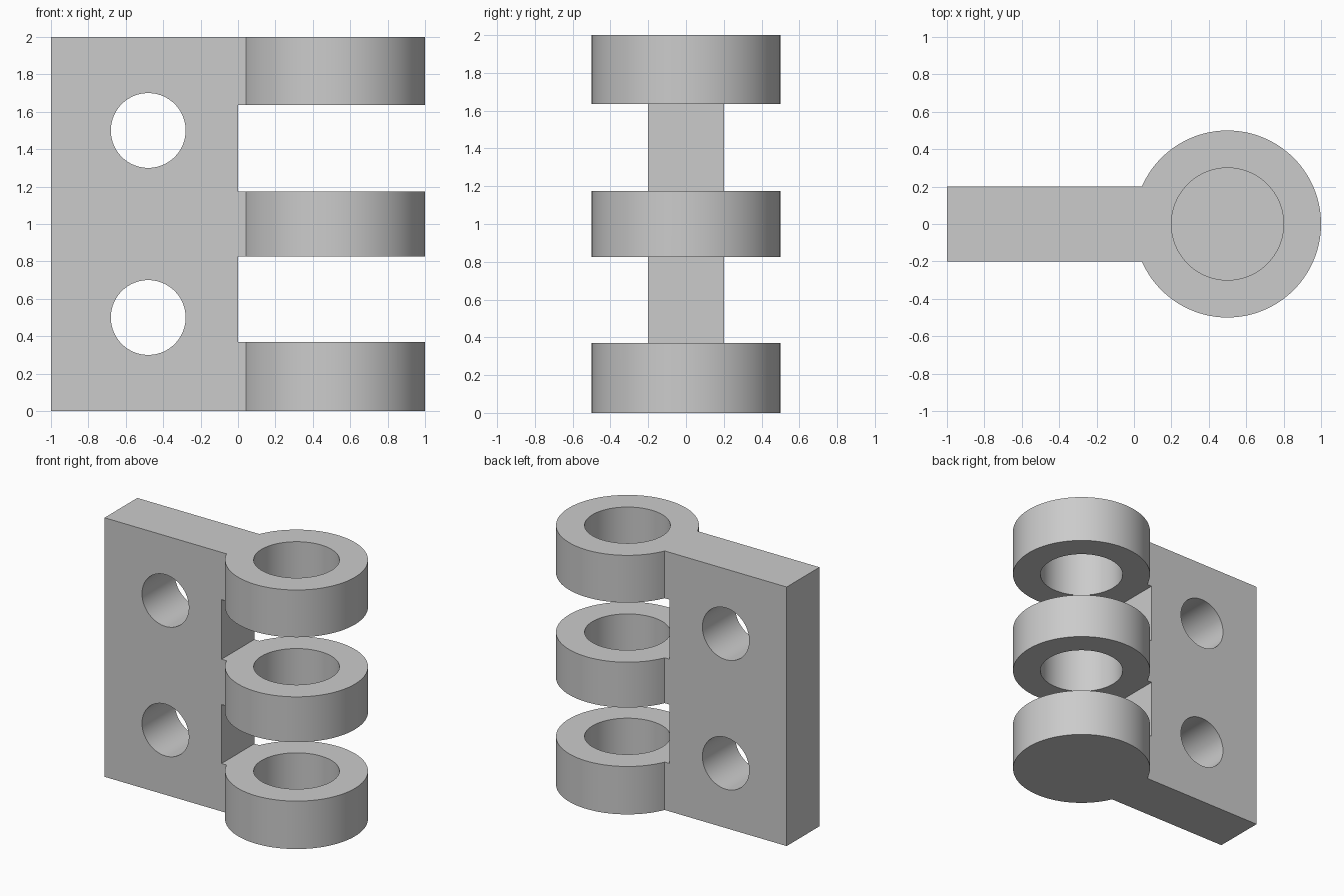
import bpy, bmesh, math

cube = bpy.data.objects.get("Cube")
if cube:
    bpy.data.objects.remove(cube, do_unlink=True)

HEIGHT = 2.0
HALF_THICK = 0.2
PIN_X = 0.5
KNUCKLE_R = 0.5
BORE_R = 0.3
BORE_FLOOR = 0.05
GAPS = [(0.37, 0.825), (1.175, 1.635)]
SCREW_X, SCREW_R = -0.48, 0.2

steel = bpy.data.materials.new("plain_grey")
steel.use_nodes = True
grey = (0.6, 0.6, 0.6, 1)
steel.diffuse_color = grey
steel.node_tree.nodes["Principled BSDF"].inputs["Base Color"].default_value = grey


def cut(target, cutter):
    """Subtract the cutter from the target, then discard it."""
    mod = target.modifiers.new("cut", 'BOOLEAN')
    mod.operation = 'DIFFERENCE'
    mod.solver = 'EXACT'
    mod.object = cutter
    bpy.context.view_layer.objects.active = target
    bpy.ops.object.modifier_apply(modifier=mod.name)
    bpy.data.objects.remove(cutter, do_unlink=True)


def cylinder(radius, depth, location, rotation=(0, 0, 0)):
    bpy.ops.mesh.primitive_cylinder_add(vertices=96, radius=radius, depth=depth,
                                        location=location, rotation=rotation)
    return bpy.context.object


# Plan outline: flat leaf running into the round knuckle
start = math.pi - math.asin(HALF_THICK / KNUCKLE_R)
steps = 96
outline = [(-1, HALF_THICK), (-1, -HALF_THICK)]
for i in range(steps + 1):
    a = -start + 2 * start * i / steps
    outline.append((PIN_X + KNUCKLE_R * math.cos(a), KNUCKLE_R * math.sin(a)))

bm = bmesh.new()
base = bm.faces.new([bm.verts.new((x, y, 0)) for x, y in outline])
top = bmesh.ops.extrude_face_region(bm, geom=[base])
bmesh.ops.translate(bm, vec=(0, 0, HEIGHT),
                    verts=[v for v in top["geom"] if isinstance(v, bmesh.types.BMVert)])
bmesh.ops.recalc_face_normals(bm, faces=bm.faces)
mesh = bpy.data.meshes.new("hinge_leaf")
bm.to_mesh(mesh)
bm.free()
hinge = bpy.data.objects.new("hinge_leaf", mesh)
bpy.context.collection.objects.link(hinge)
mesh.materials.append(steel)

# Blind pin bore, open at the top
depth = HEIGHT + 0.2 - BORE_FLOOR
cut(hinge, cylinder(BORE_R, depth, (PIN_X, 0, BORE_FLOOR + depth / 2)))

# Slots that separate the three knuckles
for low, high in GAPS:
    bpy.ops.mesh.primitive_cube_add(size=1, location=(0.75, 0, (low + high) / 2))
    slot = bpy.context.object
    slot.scale = (1.5, 1.5, high - low)
    cut(hinge, slot)

# Screw holes through the leaf
for z in (0.5, 1.5):
    cut(hinge, cylinder(SCREW_R, 1, (SCREW_X, 0, z), (math.pi / 2, 0, 0)))

# Smooth the round walls, keep the edges sharp
bpy.ops.object.select_all(action='DESELECT')
hinge.select_set(True)
bpy.context.view_layer.objects.active = hinge
bpy.ops.object.shade_smooth_by_angle(angle=math.radians(20))
